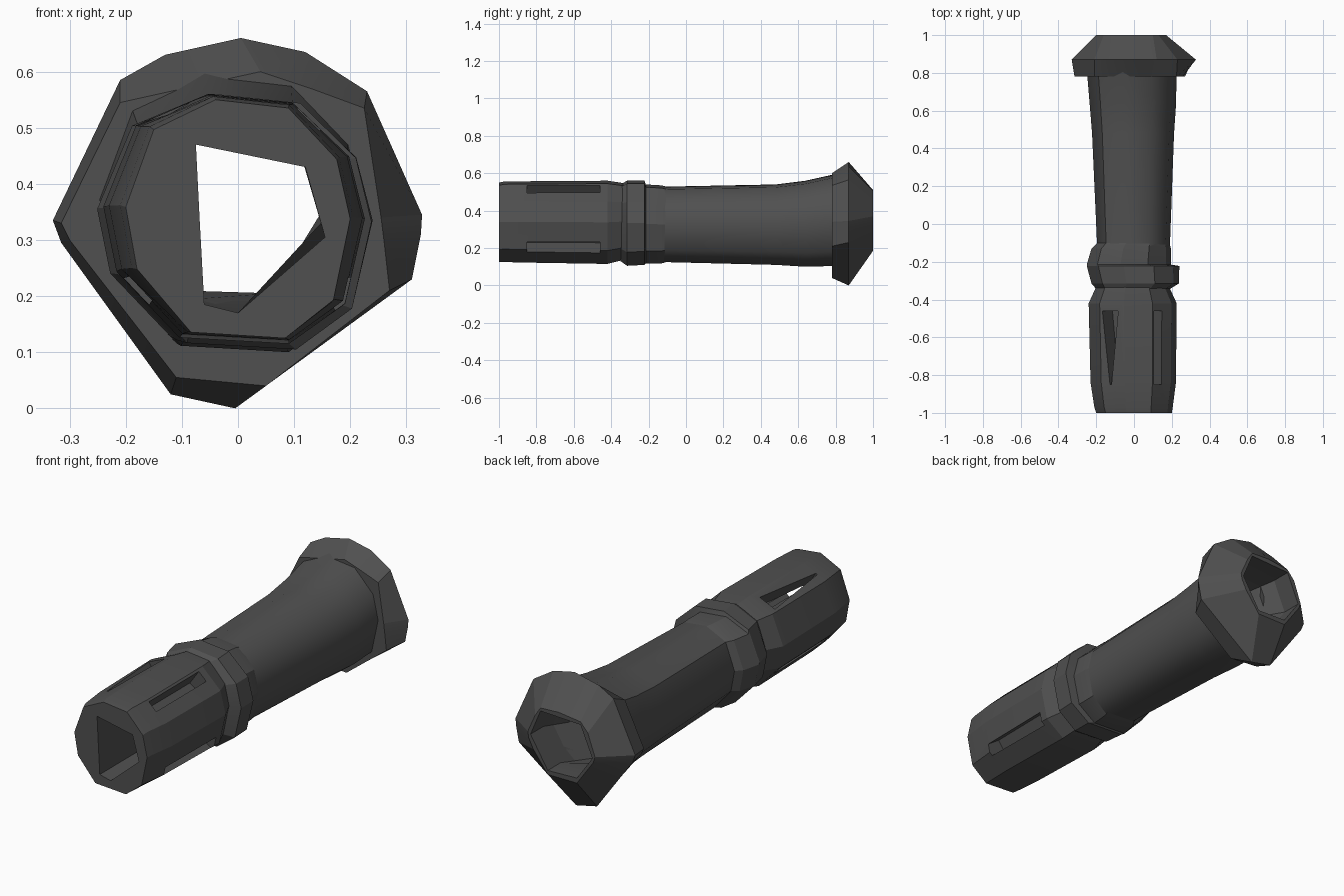
import bpy, bmesh, math
from mathutils import Vector, Matrix

cube = bpy.data.objects.get("Cube")
if cube:
    bpy.data.objects.remove(cube)

steel = bpy.data.materials.new("dark_steel")
steel.use_nodes = True
colour = (0.08, 0.08, 0.08, 1)
steel.diffuse_color = colour
steel.node_tree.nodes["Principled BSDF"].inputs["Base Color"].default_value = colour

# Uneven ten-sided section shared by the whole barrel, spanning -1 to 1
SECTION = [(-1, .1), (-.9, -.42), (-.42, -.95), (.42, -1), (.85, -.68),
           (1, 0), (.88, .5), (.45, .93), (-.2, 1), (-.75, .75)]


def fit(x0, x1, z0, z1):
    """Stretch the shared section to the given bounds."""
    return [((x0 + x1) / 2 + u * (x1 - x0) / 2,
             (z0 + z1) / 2 + v * (z1 - z0) / 2) for u, v in SECTION]


def loft(name, rings):
    """Closed solid through (y, outline) rings, from front to back."""
    bm = bmesh.new()
    loops = [[bm.verts.new((x, y, z)) for x, z in pts] for y, pts in rings]
    n = len(loops[0])
    for a, b in zip(loops, loops[1:]):
        for i in range(n):
            j = (i + 1) % n
            bm.faces.new((a[i], a[j], b[j], b[i]))
    bm.faces.new(loops[0])
    bm.faces.new(loops[-1])
    bmesh.ops.recalc_face_normals(bm, faces=bm.faces)
    return finish(name, bm)


def finish(name, bm):
    mesh = bpy.data.meshes.new(name)
    bm.to_mesh(mesh)
    bm.free()
    mesh.materials.append(steel)
    ob = bpy.data.objects.new(name, mesh)
    bpy.context.collection.objects.link(ob)
    return ob


def carve(ob, cutters, angle):
    """Cut the openings, then shade by angle."""
    for c in cutters:
        mod = ob.modifiers.new("cut", 'BOOLEAN')
        mod.operation = 'DIFFERENCE'
        mod.solver = 'EXACT'
        mod.object = c
    bpy.context.view_layer.update()
    dg = bpy.context.evaluated_depsgraph_get()
    mesh = bpy.data.meshes.new_from_object(ob.evaluated_get(dg))
    ob.modifiers.clear()
    ob.data = mesh
    mesh.shade_smooth()
    mesh.set_sharp_from_angle(angle=math.radians(angle))


def slot_cutter(angle, near, far, width, taper):
    """Radial box between y=-0.85 and y=-0.46; taper narrows its front end."""
    bm = bmesh.new()
    bmesh.ops.create_cube(bm, size=1)
    for v in bm.verts:
        half = width / 2 * (taper if v.co.y < 0 else 1)
        v.co = Vector((far if v.co.x > 0 else near,
                       -.46 if v.co.y > 0 else -.85,
                       math.copysign(half, v.co.z)))
    spin = Matrix.Rotation(-math.radians(angle), 4, 'Y')
    bm.transform(Matrix.Translation((0, 0, .335)) @ spin)
    return finish("slot_cutter", bm)


# Bore: triangular through the barrel, opening to a hexagon at the back
tri = [(-.075, .47), (.12, .43), (.155, .305), (0, .17), (-.06, .185), (-.068, .33)]
hexa = [(-.12, .48), (.1, .49), (.155, .36), (.06, .205), (-.1, .21), (-.185, .33)]
bore = loft("bore_cutter", [(-1.1, tri), (.7, tri), (.9, hexa), (1.1, hexa)])

# Four diagonal slots round the muzzle
slots = [slot_cutter(a, .14, .4, w, t) for a, w, t in
         ((55, .055, 1), (-35, .065, .9), (123, .09, .1), (215, .065, .9))]

# Muzzle head
head = loft("muzzle_head", [
    (-1, fit(-.2, .2, .125, .55)),
    (-.97, fit(-.21, .205, .125, .556)),
    (-.84, fit(-.23, .222, .122, .557)),
    (-.42, fit(-.24, .226, .115, .56)),
    (-.32, fit(-.195, .18, .14, .545))])

# Collar with a raised band
collar = loft("collar", [
    (-.35, fit(-.195, .18, .13, .54)),
    (-.315, fit(-.225, .238, .105, .56)),
    (-.222, fit(-.25, .24, .11, .56)),
    (-.215, fit(-.25, .195, .118, .54)),
    (-.13, fit(-.225, .195, .118, .535)),
    (-.09, fit(-.185, .185, .13, .525))])

# Tapered shaft, flaring towards the flange
shaft = loft("shaft", [
    (-.12, fit(-.195, .19, .125, .528)),
    (.48, fit(-.222, .212, .11, .54)),
    (.64, fit(-.235, .223, .1, .56)),
    (.82, fit(-.25, .225, .105, .6))])

# Irregular flange at the back
front = [(-.315, .33), (-.21, .545), (-.12, .565), (.04, .6), (.13, .57), (.225, .535),
         (.255, .34), (.26, .3), (.27, .21), (.05, .04), (-.11, .055), (-.3, .3)]
peak = [(-.33, .335), (-.21, .585), (-.13, .63), (.005, .66), (.12, .635), (.23, .565),
        (.328, .345), (.326, .31), (.31, .23), (-.005, 0), (-.12, .025), (-.315, .295)]
back = [(-.2, .34), (-.16, .45), (-.12, .495), (0, .51), (.1, .505), (.13, .46),
        (.17, .37), (.165, .34), (.14, .29), (.06, .185), (-.1, .185), (-.19, .31)]
flange = loft("flange", [(.78, front), (.87, peak), (1, back)])

carve(head, [bore] + slots, 15)
carve(collar, [bore], 20)
carve(shaft, [bore], 42)
carve(flange, [bore], 15)
for c in [bore] + slots:
    bpy.data.objects.remove(c)
